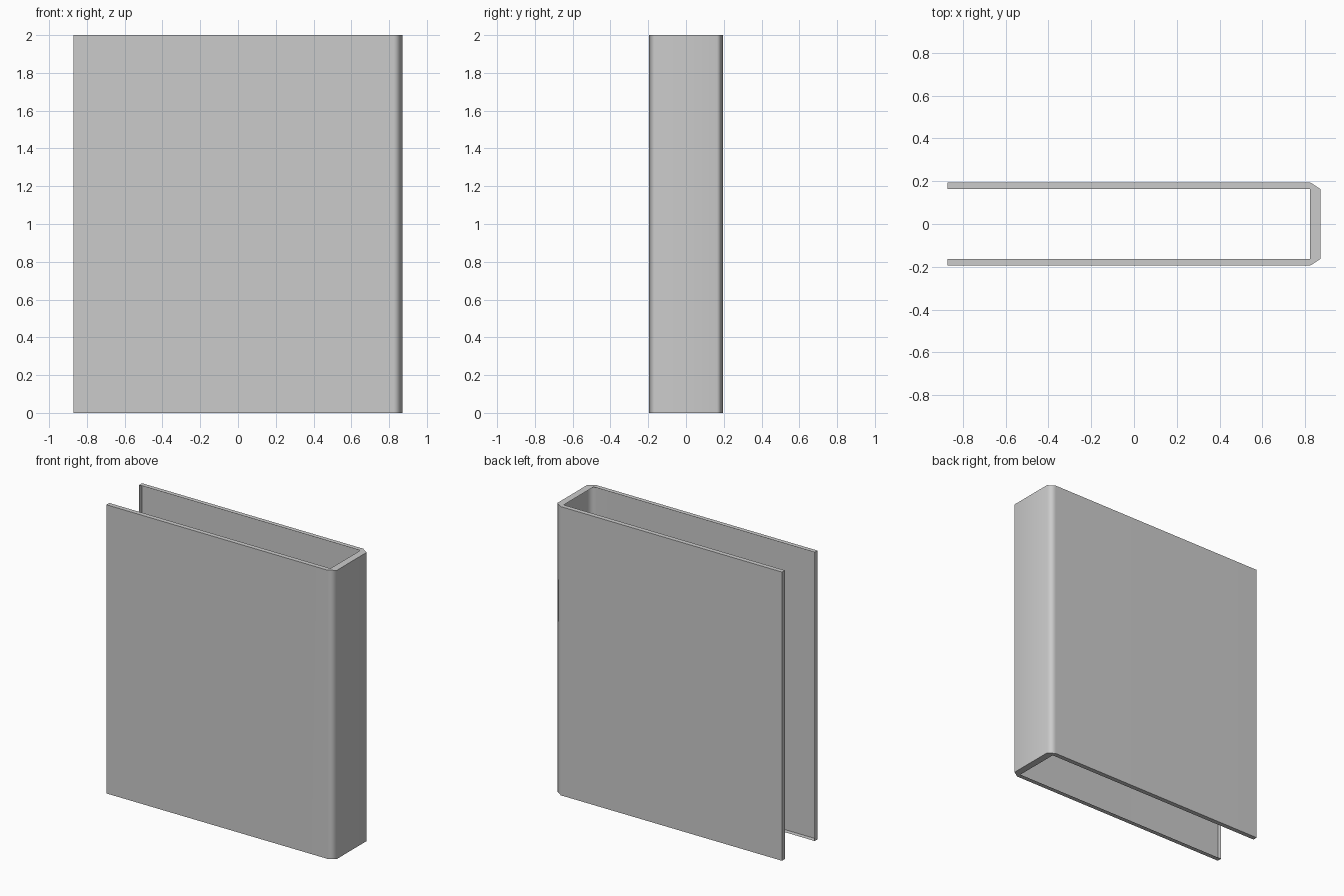
import bpy
import bmesh
from math import radians

if "Cube" in bpy.data.objects:
    bpy.data.objects.remove(bpy.data.objects["Cube"])

HEIGHT = 2.0

# Half cross-section (y > 0): the outer skin and the inner edge of its turned-in rim
half_outer = [(-0.872, 0.195), (0.823, 0.195), (0.872, 0.163)]
half_inner = [(-0.872, 0.163), (0.823, 0.163), (0.823, 0.163)]


def mirrored(points):
    return points + [(x, -y) for x, y in reversed(points)]


outer, inner = mirrored(half_outer), mirrored(half_inner)

# Folded cover: a single outer skin, hollow behind its rims
bm = bmesh.new()


def ring(points, z):
    return [bm.verts.new((x, y, z)) for x, y in points]


def strip(a, b):
    for i in range(len(a) - 1):
        bm.faces.new((a[i], a[i + 1], b[i + 1], b[i]))


bottom, top = ring(outer, 0), ring(outer, HEIGHT)
bottom_rim, top_rim = ring(inner, 0), ring(inner, HEIGHT)
strip(bottom, top)
strip(top, top_rim)
strip(bottom_rim, bottom)
# Thin free edge of each board
for i in (0, -1):
    bm.faces.new((bottom[i], top[i], top_rim[i], bottom_rim[i]))
bmesh.ops.remove_doubles(bm, verts=bm.verts, dist=0.0001)
bmesh.ops.recalc_face_normals(bm, faces=bm.faces)
# Outward facing: the front board must look towards -y
if any(f.normal.y > 0.9 and f.calc_center_median().y < 0 for f in bm.faces):
    bmesh.ops.reverse_faces(bm, faces=bm.faces)
mesh = bpy.data.meshes.new("folded_cover")
bm.to_mesh(mesh)
bm.free()

cover = bpy.data.objects.new("folded_cover", mesh)
bpy.context.collection.objects.link(cover)
bpy.context.view_layer.objects.active = cover
cover.select_set(True)

# Darker grey cover
grey = bpy.data.materials.new("cover_grey")
grey.diffuse_color = (0.55, 0.55, 0.55, 1)
grey.use_nodes = True
grey.node_tree.nodes["Principled BSDF"].inputs["Base Color"].default_value = grey.diffuse_color
mesh.materials.append(grey)

# Soft spine corners, flat boards
bpy.ops.object.shade_smooth_by_angle(angle=radians(62))
weighted = cover.modifiers.new("flat_boards", "WEIGHTED_NORMAL")
weighted.keep_sharp = True
